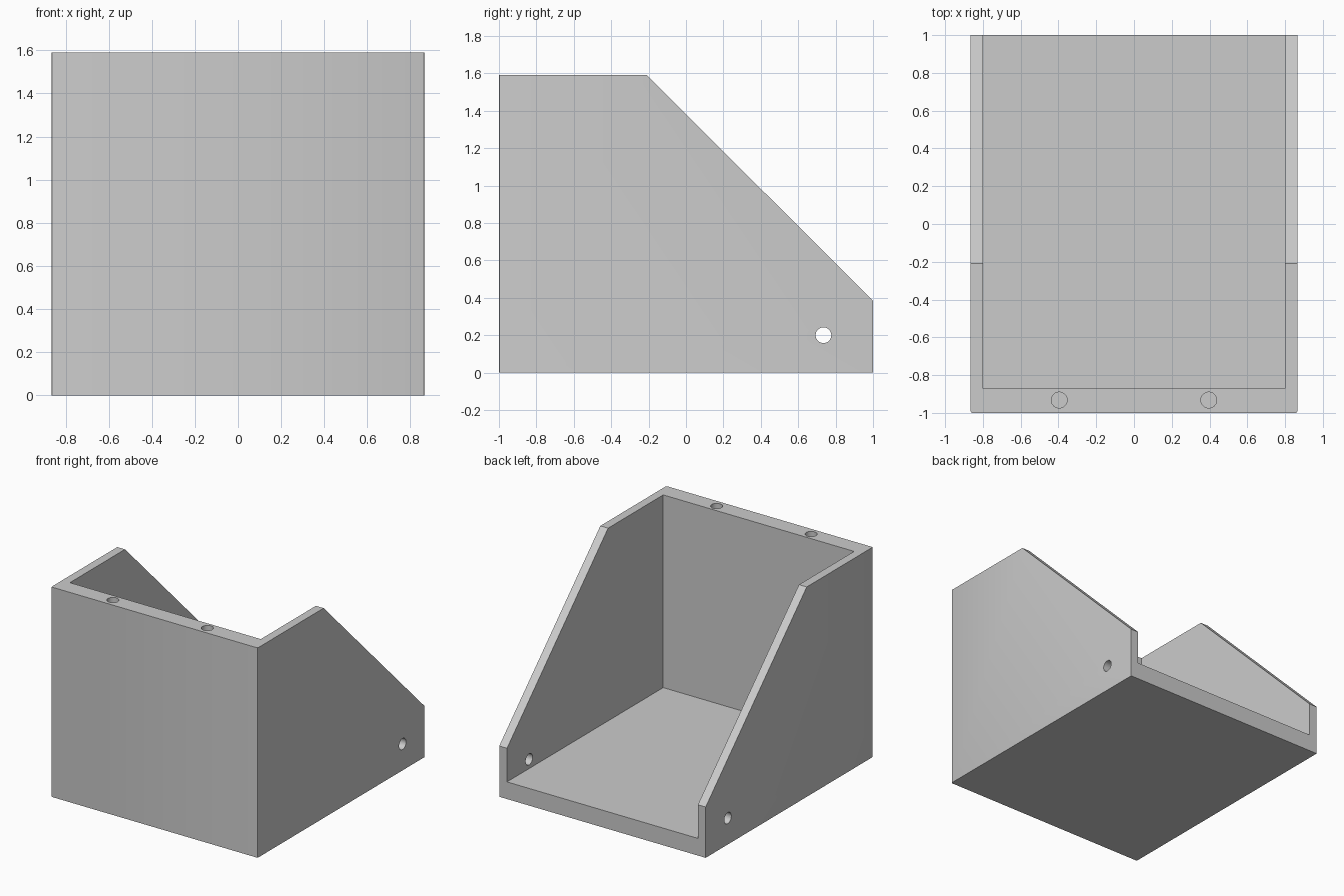
import bpy
import bmesh
from math import radians
from mathutils import Matrix, Vector

cube = bpy.data.objects.get("Cube")
if cube:
    bpy.data.objects.remove(cube, do_unlink=True)

HALF_W, HEIGHT = 0.865, 1.59
SIDE, WALL = 0.065, 0.13          # side wall; front wall and floor
HOLE_R = 0.042

grey = bpy.data.materials.new("plain grey")
grey.use_nodes = True
colour = (0.6, 0.6, 0.6, 1)
grey.diffuse_color = colour
grey.node_tree.nodes["Principled BSDF"].inputs["Base Color"].default_value = colour


def make_object(name, bm):
    bmesh.ops.recalc_face_normals(bm, faces=bm.faces)
    mesh = bpy.data.meshes.new(name)
    bm.to_mesh(mesh)
    bm.free()
    mesh.materials.append(grey)
    obj = bpy.data.objects.new(name, mesh)
    bpy.context.collection.objects.link(obj)
    return obj


def box(name, low, high):
    low, high = Vector(low), Vector(high)
    bm = bmesh.new()
    bmesh.ops.create_cube(bm, size=1, matrix=Matrix.Translation((low + high) / 2)
                          @ Matrix.Diagonal((*(high - low), 1)))
    return make_object(name, bm)


def drill(name, centre, depth, axis):
    bm = bmesh.new()
    turn = Matrix.Rotation(radians(90), 4, 'Y') if axis == 'X' else Matrix()
    bmesh.ops.create_cone(bm, cap_ends=True, segments=32, radius1=HOLE_R,
                          radius2=HOLE_R, depth=depth,
                          matrix=Matrix.Translation(centre) @ turn)
    return make_object(name, bm)


# Solid body: side profile extruded across the width
profile = [(-1, 0), (1, 0), (1, 0.385), (-0.21, HEIGHT), (-1, HEIGHT)]
bm = bmesh.new()
face = bm.faces.new([bm.verts.new((-HALF_W, y, z)) for y, z in profile])
extruded = bmesh.ops.extrude_face_region(bm, geom=[face])["geom"]
bmesh.ops.translate(bm, vec=(2 * HALF_W, 0, 0),
                    verts=[v for v in extruded if isinstance(v, bmesh.types.BMVert)])
bmesh.ops.recalc_face_normals(bm, faces=bm.faces)

# Slightly eased upright front corners
corners = [e for e in bm.edges
           if all(v.co.y < -0.99 for v in e.verts)
           and abs(e.verts[0].co.z - e.verts[1].co.z) > 1]
bmesh.ops.bevel(bm, geom=corners, offset=0.008, segments=2, profile=0.5,
                affect='EDGES')
bracket = make_object("bracket", bm)

# Open interior, then screw holes in the front wall and side walls
cutters = [box("interior_cutter", (SIDE - HALF_W, WALL - 1, WALL),
               (HALF_W - SIDE, 1.5, HEIGHT + 0.5))]
for side in (-1, 1):
    cutters.append(drill("top_hole_cutter", (side * 0.396, -0.932, HEIGHT), 0.8, 'Z'))
    cutters.append(drill("side_hole_cutter", (side * HALF_W, 0.735, 0.2), 0.4, 'X'))

bpy.context.view_layer.objects.active = bracket
for cutter in cutters:
    cutter.hide_render = True
    cut = bracket.modifiers.new(cutter.name, 'BOOLEAN')
    cut.operation = 'DIFFERENCE'
    cut.solver = 'EXACT'
    cut.object = cutter
    bpy.ops.object.modifier_apply(modifier=cut.name)
    bpy.data.objects.remove(cutter, do_unlink=True)

bpy.ops.object.select_all(action='DESELECT')
bracket.select_set(True)
bpy.ops.object.shade_smooth_by_angle(angle=radians(30))
